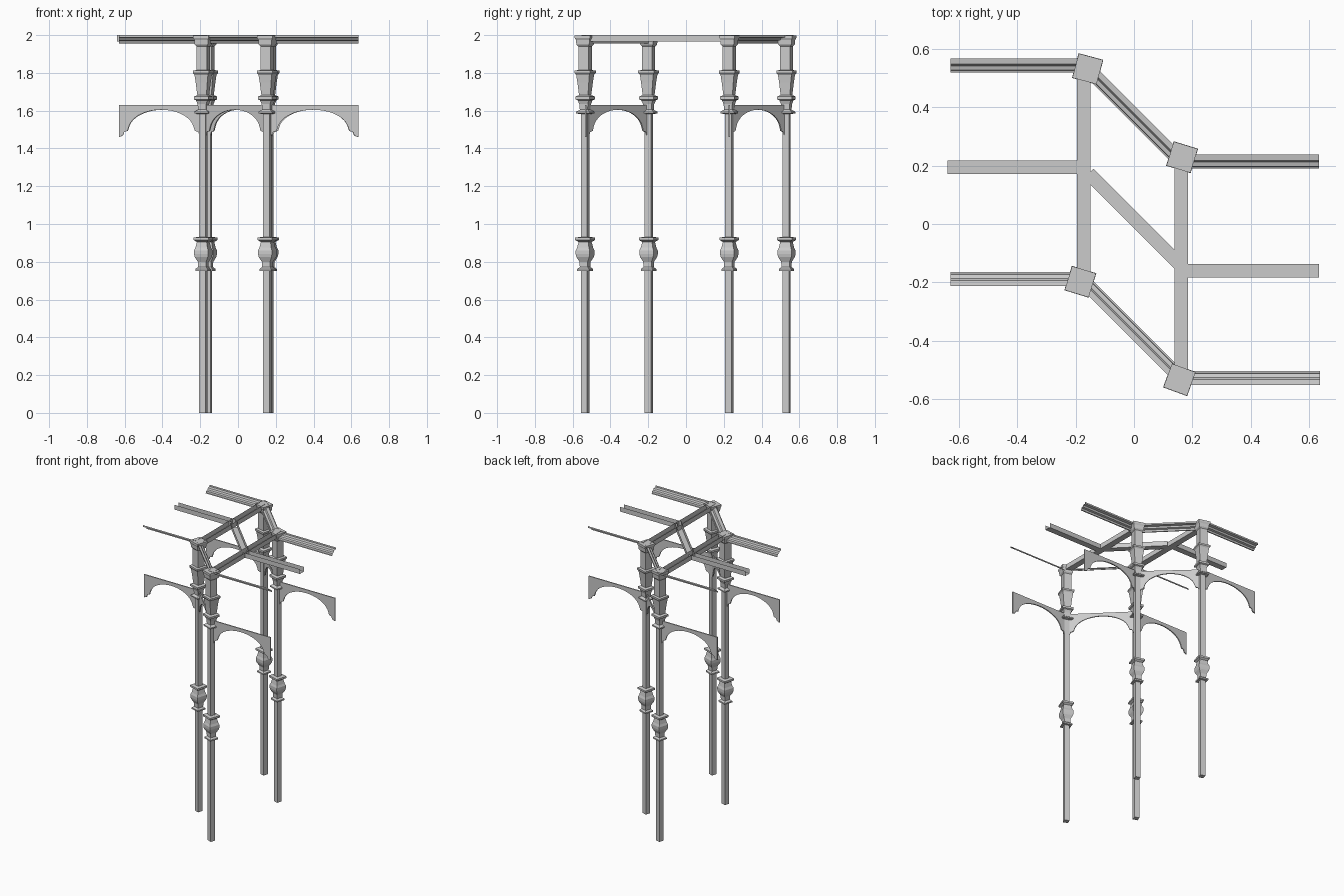
import bpy, math
from mathutils import Vector

if "Cube" in bpy.data.objects:
    bpy.data.objects.remove(bpy.data.objects["Cube"])


def make(name, verts, faces):
    me = bpy.data.meshes.new(name)
    me.from_pydata(verts, [], faces)
    me.update()
    ob = bpy.data.objects.new(name, me)
    bpy.context.collection.objects.link(ob)
    return ob


def sweep(name, path, section):
    """Mitred open sheet: section is (sideways offset to the left, z)."""
    pts = [Vector(p) for p in path]
    verts, n = [], len(section)
    for i, p in enumerate(pts):
        dirs = []
        if i > 0:
            dirs.append((p - pts[i - 1]).normalized())
        if i < len(pts) - 1:
            dirs.append((pts[i + 1] - p).normalized())
        normals = [Vector((-d.y, d.x)) for d in dirs]
        m = sum(normals, Vector((0, 0))).normalized()
        m /= m.dot(normals[0])
        verts += [(p.x + m.x * o, p.y + m.y * o, z) for o, z in section]
    faces = [(i * n + j, i * n + j + 1, (i + 1) * n + j + 1, (i + 1) * n + j)
             for i in range(len(pts) - 1) for j in range(n - 1)]
    return make(name, verts, faces)


# Square columns: (height, half side), stacked from base to capital
PROFILE = [(0, .018), (.75, .018), (.752, .033), (.762, .033), (.772, .022),
           (.80, .023), (.825, .036), (.84, .039), (.86, .039), (.875, .033),
           (.905, .027), (.915, .041), (.928, .041), (.932, .018),
           (1.582, .018), (1.585, .038), (1.594, .038), (1.605, .022),
           (1.635, .024), (1.655, .031), (1.66, .04), (1.675, .04),
           (1.682, .025), (1.70, .027), (1.75, .032), (1.79, .037),
           (1.80, .044), (1.812, .044), (1.815, .028), (1.94, .028),
           (1.95, .036), (1.975, .038), (1.985, .043), (1.998, .043)]


def column(name, x, y, angle):
    verts = []
    for z, s in PROFILE:
        for k in range(4):
            a = math.radians(angle + 45 + 90 * k)
            r = s * math.sqrt(2)
            verts.append((x + r * math.cos(a), y + r * math.sin(a), z))
    n = len(PROFILE)
    faces = [(i * 4 + k, i * 4 + (k + 1) % 4, i * 4 + 4 + (k + 1) % 4, i * 4 + 4 + k)
             for i in range(n - 1) for k in range(4)]
    faces += [(3, 2, 1, 0), tuple(range(4 * n - 4, 4 * n))]
    make(name, verts, faces)


column("back_left_column", -.159, .532, -15)
column("back_right_column", .165, .229, -17)
column("front_left_column", -.184, -.198, -17)
column("front_right_column", .156, -.534, -20)


# Arched spandrel panels hung between and beside the columns
def arch(name, a, b, thick=.008):
    a, b = Vector(a), Vector(b)
    half = [(-1, 1.46), (-.91, 1.468), (-.88, 1.487), (-.80, 1.493)]
    half += [(-.78 * math.cos(math.radians(t)), 1.497 + .108 * math.sin(math.radians(t)))
             for t in range(9, 90, 9)]
    low = half + [(0, 1.605)] + [(-t, z) for t, z in reversed(half)]
    verts = []
    for t, z in low:
        p = a.lerp(b, (t + 1) / 2)
        verts += [(p.x, p.y, z), (p.x, p.y, 1.63)]
    faces = [(2 * i, 2 * i + 2, 2 * i + 3, 2 * i + 1) for i in range(len(low) - 1)]
    ob = make(name, verts, faces)
    mod = ob.modifiers.new("thickness", 'SOLIDIFY')
    mod.thickness = thick
    mod.offset = 0


for side, pts in (("back", [(-.63, .532), (-.159, .532), (.165, .229), (.635, .229)]),
                  ("front", [(-.63, -.195), (-.184, -.195), (.156, -.53), (.638, -.53)])):
    for part, p, q in zip(("left", "middle", "right"), pts, pts[1:]):
        arch(f"{side}_{part}_arch", p, q)

# Cornice mouldings along both facades, flaring outward
CORNICE = [(0, 1.955), (.006, 1.957), (.008, 1.97), (.022, 1.974),
           (.028, 1.985), (.048, 1.988), (.048, 2.0)]
sweep("back_cornice", [(-.63, .52), (-.18, .52), (.15, .19), (.635, .19)], CORNICE)
sweep("front_cornice", [(.638, -.505), (.17, -.505), (-.17, -.165), (-.63, -.165)], CORNICE)

# Inner channel beams, open on top
CHANNEL = [(.023, 2.0), (.023, 1.965), (-.023, 1.965), (-.023, 2.0)]
sweep("left_cross_beam", [(-.173, -.19), (-.173, .53)], CHANNEL)
sweep("right_cross_beam", [(.162, -.53), (.162, .23)], CHANNEL)
sweep("middle_left_beam", [(-.64, .195), (-.175, .195)], CHANNEL)
sweep("middle_diagonal_beam", [(-.155, .173), (.165, -.147)], CHANNEL)
sweep("middle_right_beam", [(.165, -.16), (.635, -.16)], CHANNEL)
